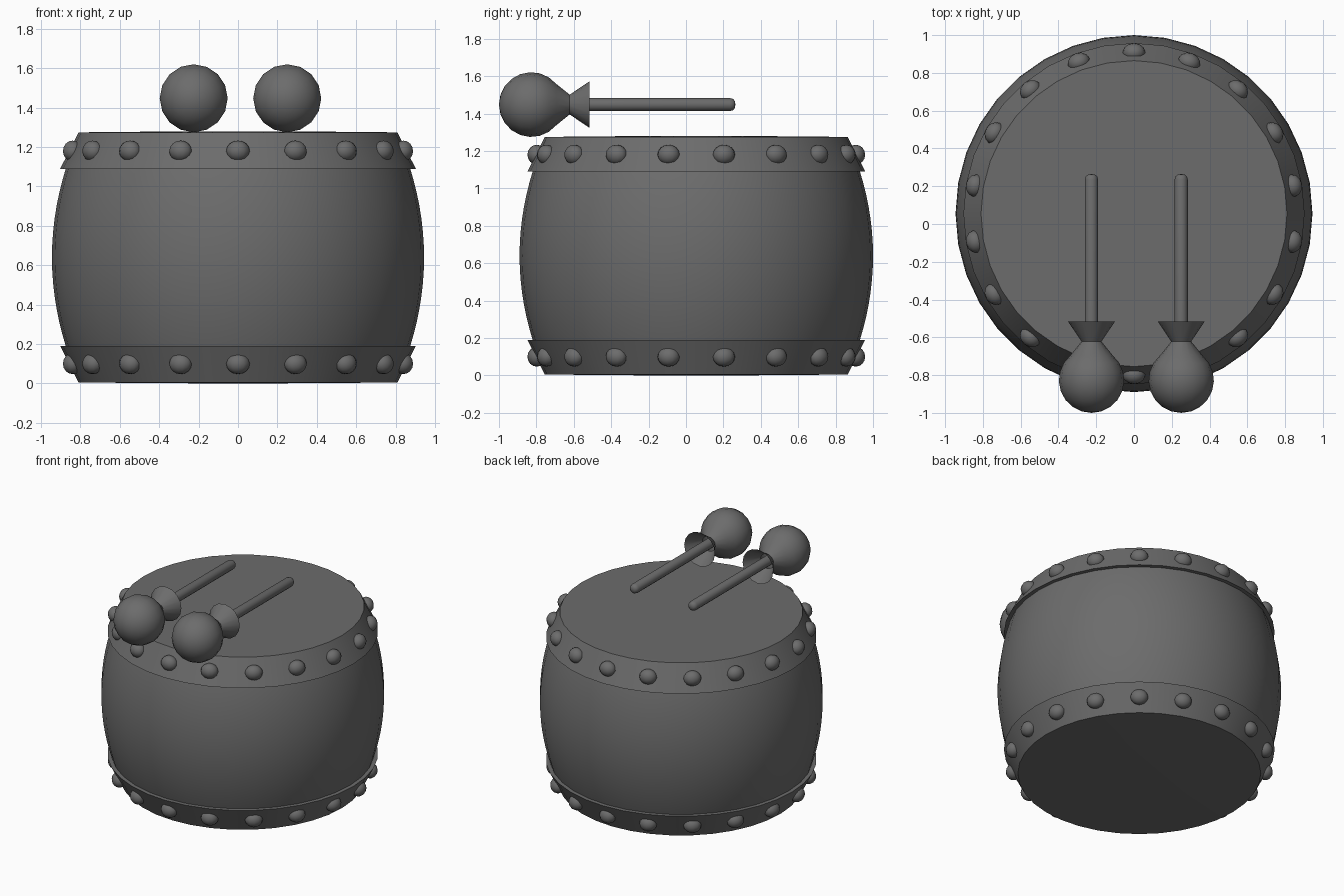
import bpy, bmesh, math
from mathutils import Matrix

if "Cube" in bpy.data.objects:
    bpy.data.objects.remove(bpy.data.objects["Cube"])

CY = 0.055      # drum axis position in y
H = 1.28        # drum height

grey = bpy.data.materials.new("dark_grey")
grey.diffuse_color = (0.15, 0.15, 0.15, 1)
grey.use_nodes = True
grey.node_tree.nodes["Principled BSDF"].inputs["Base Color"].default_value = grey.diffuse_color


def finish(name, bm, angle=35):
    """Turn a bmesh into a named, shaded object."""
    bmesh.ops.recalc_face_normals(bm, faces=bm.faces)
    mesh = bpy.data.meshes.new(name)
    bm.to_mesh(mesh)
    bm.free()
    mesh.materials.append(grey)
    ob = bpy.data.objects.new(name, mesh)
    bpy.context.collection.objects.link(ob)
    bpy.ops.object.select_all(action='DESELECT')
    ob.select_set(True)
    bpy.context.view_layer.objects.active = ob
    bpy.ops.object.shade_smooth_by_angle(angle=math.radians(angle))
    return ob


def lathe(name, profile, seg, matrix, closed=False):
    """Revolve (radius, height) points around local z."""
    bm = bmesh.new()
    rings = []
    for r, z in profile:
        n = 1 if r == 0 else seg
        rings.append([bm.verts.new(matrix @ Matrix.Rotation(2 * math.pi * i / seg, 4, 'Z')
                                   @ Matrix.Translation((r, 0, z)).translation)
                      for i in range(n)])
    pairs = list(zip(rings, rings[1:]))
    if closed:
        pairs.append((rings[-1], rings[0]))
    for a, b in pairs:
        for i in range(seg):
            j = (i + 1) % seg
            quad = [a[i % len(a)], a[j % len(a)], b[j % len(b)], b[i % len(b)]]
            bm.faces.new(list(dict.fromkeys(quad)))
    return finish(name, bm)


drum = Matrix.Translation((0, CY, 0))

# Barrel shaped shell
shell = []
for i in range(17):
    z = 0.12 + (H - 0.24) * i / 16
    shell.append((0.945 - 0.07 * ((z - H / 2) / 0.45) ** 2, z))
lathe("drum_shell", shell, 36, drum)

# Skins, tapered bands and studs, mirrored between bottom and top
for side in ("lower", "upper"):
    flip = (lambda z: z) if side == "lower" else (lambda z: H - z)
    lathe(side + "_skin", [(0, flip(0)), (0.4, flip(0.001)), (0.81, flip(0.005))], 36, drum)
    band = [(0.81, 0.005), (0.903, 0.19), (0.87, 0.19), (0.79, 0.02)]
    lathe(side + "_band", [(r, flip(z)) for r, z in band], 36, drum, closed=True)

    bm = bmesh.new()
    for k in range(18):
        m = (drum @ Matrix.Rotation(math.radians(20 * k + 10), 4, 'Z')
             @ Matrix.Translation((0.853, 0, flip(0.1)))
             @ Matrix.Diagonal((0.05, 0.06, 0.053, 1)))
        bmesh.ops.create_uvsphere(bm, u_segments=12, v_segments=8, radius=1, matrix=m)
    finish(side + "_studs", bm, 60)

# Mallets lying in the y direction, above the drum skin
R = 0.173
for side, x in (("left", -0.225), ("right", 0.25)):
    m = Matrix.Translation((x, 0, 1.448)) @ Matrix.Rotation(-math.pi / 2, 4, 'X')
    # Padded ball that narrows to a tied neck
    ball = [(0, -1.0)]
    for i in range(1, 9):
        a = math.radians(140 * i / 8)
        ball.append((R * math.sin(a), -1.0 + R - R * math.cos(a)))
    ball.append((0.053, -0.622))
    lathe(side + "_mallet_head", ball, 16, m)
    # Open flared cloth end
    lathe(side + "_mallet_flare", [(0.053, -0.622), (0.125, -0.515)], 16, m)
    # Round-ended stick
    stick = [(0, -0.7), (0.035, -0.7), (0.035, 0.235), (0.03, 0.252), (0.018, 0.262), (0, 0.264)]
    lathe(side + "_mallet_stick", stick, 12, m)
